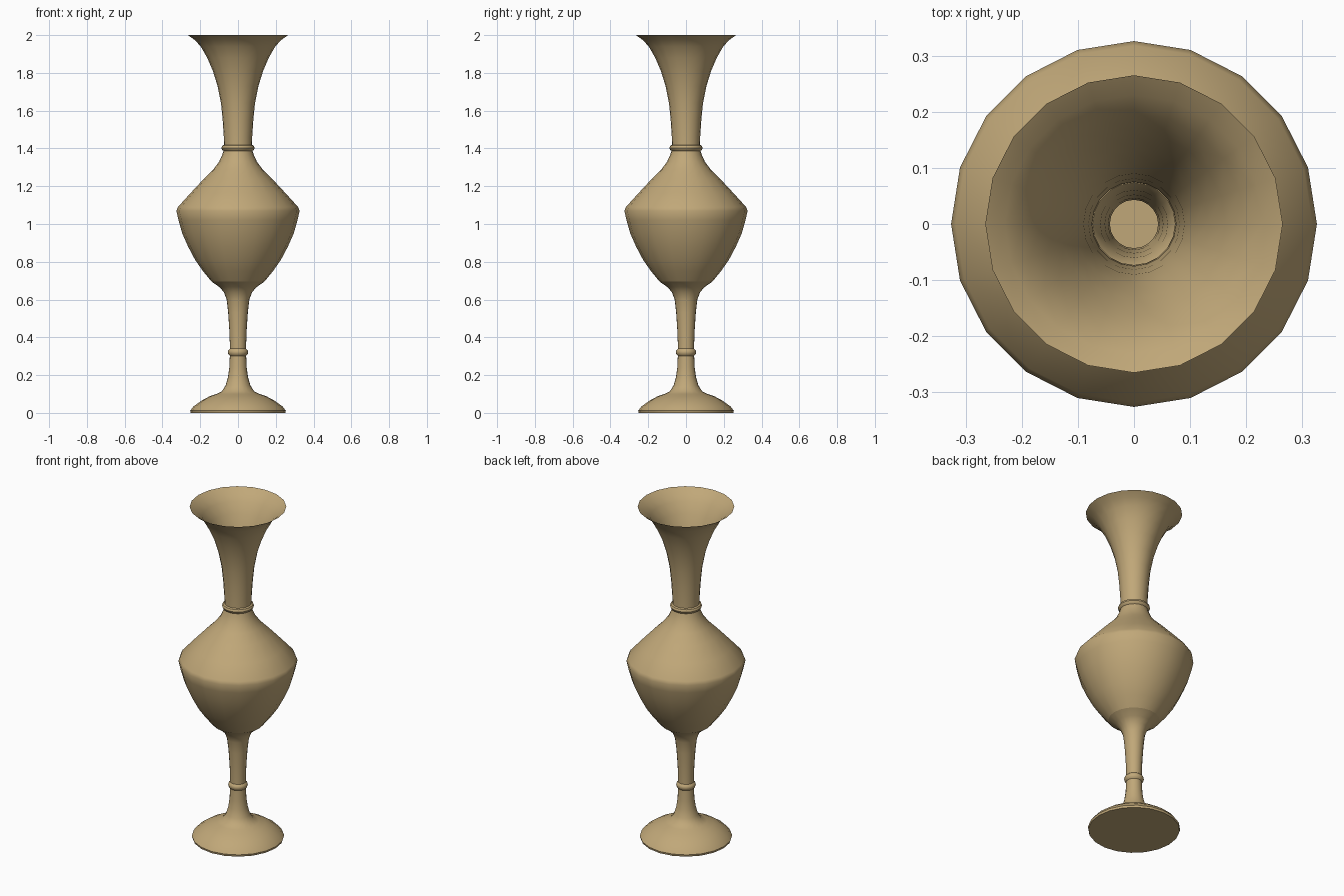
import bpy, bmesh, math

if "Cube" in bpy.data.objects:
    bpy.data.objects.remove(bpy.data.objects["Cube"], do_unlink=True)

SIDES = 20
brass = bpy.data.materials.new("tan_brass")
brass.use_nodes = True
brass.diffuse_color = (0.53, 0.39, 0.19, 1)
brass.node_tree.nodes["Principled BSDF"].inputs["Base Color"].default_value = brass.diffuse_color


def lathe(name, profile, cap=False):
    """Turn a (radius, height) profile around the z axis as a thin shell."""
    bm = bmesh.new()
    rings = []
    for r, z in profile:
        rings.append([bm.verts.new((r * math.cos(a), r * math.sin(a), z))
                      for a in (math.tau * i / SIDES for i in range(SIDES))])
    for low, high in zip(rings, rings[1:]):
        for i in range(SIDES):
            j = (i + 1) % SIDES
            bm.faces.new((low[i], low[j], high[j], high[i]))
    if cap:
        bm.faces.new(rings[0][::-1])
    mesh = bpy.data.meshes.new(name)
    bm.to_mesh(mesh)
    bm.free()
    mesh.materials.append(brass)
    obj = bpy.data.objects.new(name, mesh)
    bpy.context.collection.objects.link(obj)
    bpy.ops.object.select_all(action="DESELECT")
    obj.select_set(True)
    bpy.context.view_layer.objects.active = obj
    bpy.ops.object.shade_smooth_by_angle(angle=math.radians(40))
    return obj


# Domed foot, closed underneath, rising into the lower stem
lathe("foot", [(.25, 0), (.253, .012), (.235, .035), (.19, .067), (.15, .088),
               (.115, .1), (.085, .115), (.066, .145), (.053, .19),
               (.046, .24), (.043, .31)], cap=True)

# Small bead around the stem
lathe("stem_bead", [(.043, .302), (.051, .31), (.054, .322), (.051, .332), (.043, .34)])

# Upper stem opening into the bowl
lathe("stem", [(.043, .31), (.043, .36), (.046, .44), (.052, .53), (.06, .6),
               (.075, .64), (.1, .667), (.14, .695)])

# Swelling body with a sharp shoulder
lathe("body", [(.14, .695), (.185, .75), (.227, .81), (.264, .88), (.295, .95),
               (.315, 1.02), (.326, 1.07), (.318, 1.09), (.25, 1.165),
               (.18, 1.24), (.13, 1.29), (.1, 1.33), (.082, 1.37), (.074, 1.4)])

# Bead at the base of the neck
lathe("neck_bead", [(.073, 1.385), (.083, 1.391), (.088, 1.403), (.083, 1.415), (.073, 1.42)])

# Trumpet neck with an open flared rim
lathe("neck", [(.074, 1.4), (.075, 1.46), (.081, 1.55), (.09, 1.64), (.108, 1.73),
               (.133, 1.81), (.163, 1.88), (.197, 1.94), (.23, 1.975), (.265, 2)])
